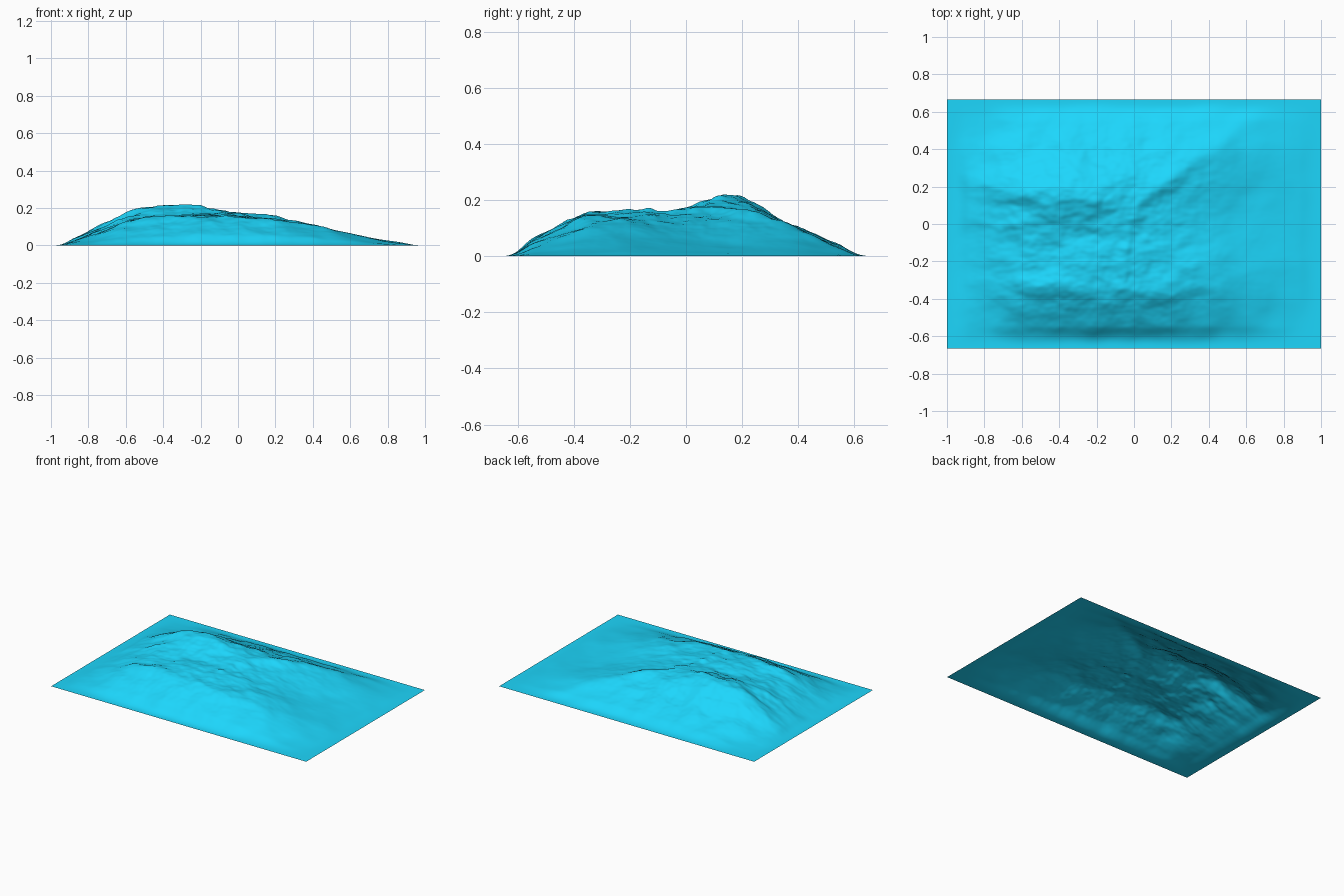
import bpy, bmesh, math
from mathutils import Vector, noise

if "Cube" in bpy.data.objects:
    bpy.data.objects.remove(bpy.data.objects["Cube"])

HX, HY = 1.0, 0.665
NX, NY = 240, 160

# broad relief in hundredths: rows from front to back, columns from left to right
RELIEF = [
    [1.8, 5, 6.5, 7.3, 7.3, 6.5, 5, 3, 0.8],
    [4, 10.5, 13.3, 14, 13.8, 12.2, 9.8, 5.8, 2.2],
    [5, 12, 15, 15.6, 15.3, 13.8, 11.3, 6.2, 2.5],
    [5.5, 13, 15, 15.5, 15.2, 12.8, 9.3, 5, 2],
    [6.5, 15.3, 18.3, 18.3, 16, 13, 8.6, 4.5, 1.8],
    [6, 14.5, 19, 19, 16.5, 14, 10, 5, 2],
    [3.5, 8.5, 10.5, 11, 11, 11, 9.7, 5.5, 2],
    [1, 3.5, 4.5, 5, 5, 5, 4.7, 3.2, 1],
]
ROWS, COLS = len(RELIEF), len(RELIEF[0])


def cell(r, c):
    return RELIEF[r][c] / 100 if 0 <= r < ROWS and 0 <= c < COLS else 0.0


def cubic(p, t):
    a, b, c, d = p
    return b + 0.5 * t * (c - a + t * (2*a - 5*b + 4*c - d + t * (3*(b - c) + d - a)))


def broad(x, y):
    u = (x + HX) / (2 * HX) * (COLS + 1) - 1
    v = (y + HY) / (2 * HY) * (ROWS + 1) - 1
    c, r = math.floor(u), math.floor(v)
    return cubic([cubic([cell(r + j, c + i) for i in range(-1, 3)], u - c)
                  for j in range(-1, 3)], v - r)


# crest lines: start, end, height, width
CRESTS = [
    ((-0.75, 0.20), (-0.20, 0.13), 0.020, 0.07),
    ((-0.20, 0.13), (0.00, 0.06), 0.014, 0.06),
    ((0.00, 0.06), (0.25, 0.28), 0.014, 0.045),
    ((0.25, 0.28), (0.55, 0.50), 0.014, 0.05),
    ((-0.04, -0.02), (-0.06, -0.32), 0.009, 0.03),
    ((-0.60, -0.33), (0.45, -0.36), 0.010, 0.06),
]


def crest(x, y):
    best = 0.0
    p = Vector((x, y))
    for a, b, h, w in CRESTS:
        a, b = Vector(a), Vector(b)
        t = max(0, min(1, (p - a).dot(b - a) / (b - a).length_squared))
        best = max(best, h * math.exp(-((p - a.lerp(b, t)).length / w) ** 2))
    return best


def fade(d, width):
    t = max(0.0, min(1.0, d / width))
    return t * t * (3 - 2 * t)


def height(x, y):
    # warp the position slightly so that crests wander
    wx = x + 0.025 * noise.noise((x * 7, y * 7, 3.0))
    wy = y + 0.025 * noise.noise((x * 7, y * 7, 9.0))
    h = max(0.0, broad(wx, wy))
    mask = min(1.0, h / 0.13)
    rough = mask * (1.0 if x < 0 else max(0.35, 1 - 1.2 * x))
    n = sum(noise.noise((x * 7 * f, y * 11 * f, 1.7 + f)) / f for f in (1, 2, 4))
    edge = fade(HX - abs(x), 0.12) * fade(HY - abs(y), 0.12)
    return max(0.0, h + mask * crest(wx, wy) + 0.012 * rough * n) * edge


# terrain sheet
bm = bmesh.new()
bmesh.ops.create_grid(bm, x_segments=NX, y_segments=NY, size=1)
for v in bm.verts:
    v.co.y *= HY
    v.co.z = height(v.co.x, v.co.y)
for f in bm.faces:
    f.smooth = True
mesh = bpy.data.meshes.new("terrain")
bm.to_mesh(mesh)
bm.free()
terrain = bpy.data.objects.new("terrain", mesh)
bpy.context.collection.objects.link(terrain)

mat = bpy.data.materials.new("cyan")
mat.diffuse_color = (0.012, 0.68, 0.98, 1)
mat.use_nodes = True
mat.node_tree.nodes["Principled BSDF"].inputs["Base Color"].default_value = mat.diffuse_color
mesh.materials.append(mat)
